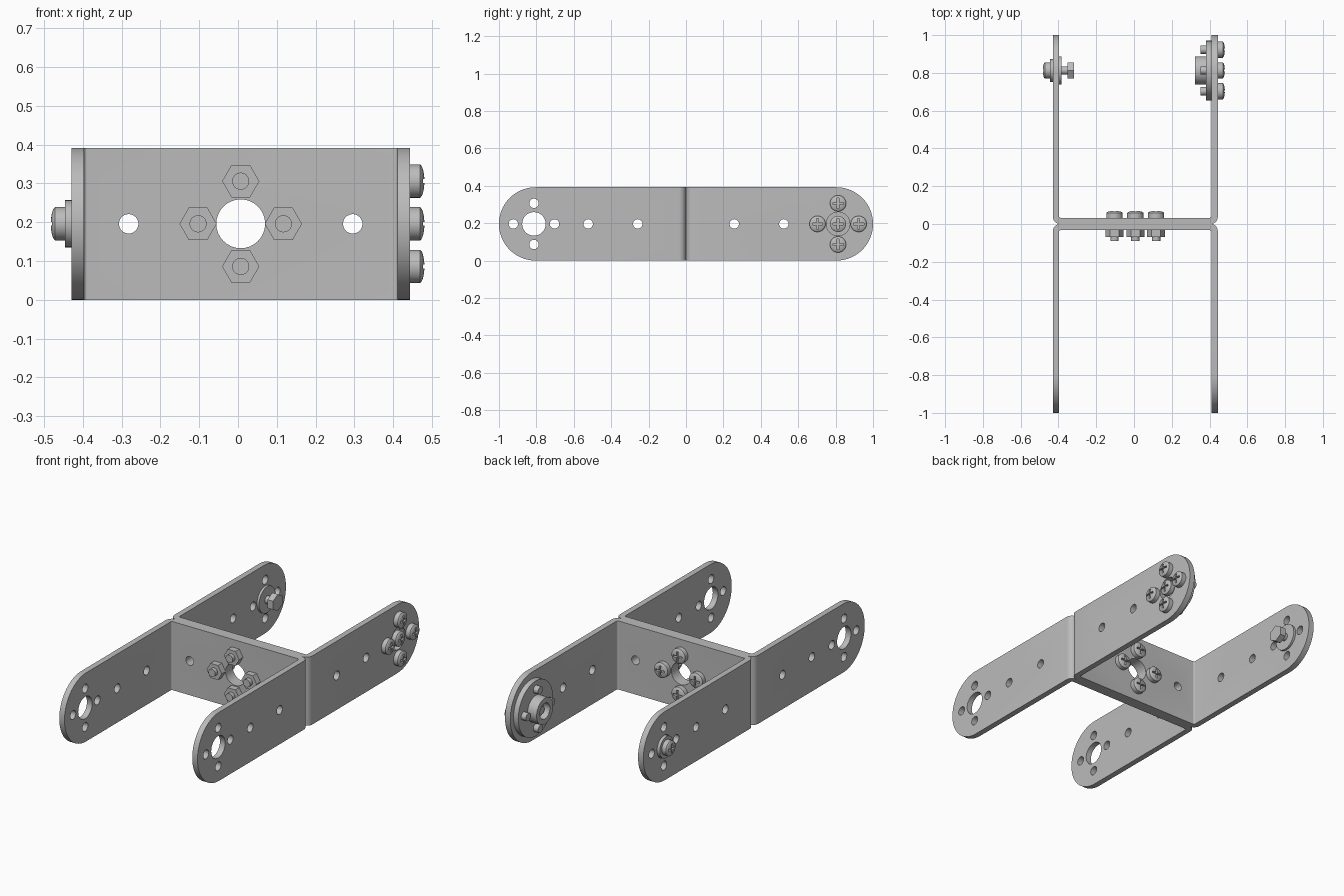
import bpy, bmesh, math
from mathutils import Vector, Matrix

if "Cube" in bpy.data.objects:
    bpy.data.objects.remove(bpy.data.objects["Cube"])

CX, CZ, T = 0.007, 0.196, 0.033      # bracket centre, sheet thickness
HALF, PIVOT, RING = 0.437, 0.813, 0.11
RIGHT, LEFT = CX + HALF, CX - HALF   # outer wall planes

steel = bpy.data.materials.new("grey_steel")
steel.use_nodes = True
steel.diffuse_color = (0.5, 0.5, 0.5, 1)
steel.node_tree.nodes["Principled BSDF"].inputs["Base Color"].default_value = (0.5, 0.5, 0.5, 1)


def finish(name, bm):
    bmesh.ops.recalc_face_normals(bm, faces=bm.faces)
    mesh = bpy.data.meshes.new(name)
    bm.to_mesh(mesh)
    bm.free()
    mesh.materials.append(steel)
    obj = bpy.data.objects.new(name, mesh)
    bpy.context.collection.objects.link(obj)
    return obj


def activate(obj):
    bpy.ops.object.select_all(action="DESELECT")
    obj.select_set(True)
    bpy.context.view_layer.objects.active = obj


def smooth(obj):
    activate(obj)
    bpy.ops.object.shade_smooth_by_angle(angle=math.radians(30))


def boolean(obj, cutter, operation):
    activate(obj)
    mod = obj.modifiers.new("cut", "BOOLEAN")
    mod.operation, mod.object, mod.solver = operation, cutter, "EXACT"
    bpy.ops.object.modifier_apply(modifier=mod.name)
    bpy.data.objects.remove(cutter)


def place(obj, loc, direction, roll=0):
    rot = Vector(direction).to_track_quat("Z", "Y").to_matrix().to_4x4()
    obj.matrix_world = Matrix.Translation(loc) @ rot @ Matrix.Rotation(roll, 4, "Z")


def prism(bm, points, vec):
    face = bm.faces.new([bm.verts.new(p) for p in points])
    new = bmesh.ops.extrude_face_region(bm, geom=[face], use_keep_orig=True)["geom"]
    bmesh.ops.translate(bm, vec=vec, verts=[v for v in new if isinstance(v, bmesh.types.BMVert)])


def lathe(name, profile, sides=32):
    """Solid of revolution about z from (radius, height) points."""
    bm = bmesh.new()
    verts = [bm.verts.new((r, 0, z)) for r, z in profile]
    edges = [bm.edges.new(p) for p in zip(verts, verts[1:])]
    bmesh.ops.spin(bm, geom=verts + edges, axis=(0, 0, 1), cent=(0, 0, 0),
                   angle=math.tau, steps=sides)
    bmesh.ops.remove_doubles(bm, verts=bm.verts, dist=1e-5)
    obj = finish(name, bm)
    smooth(obj)
    return obj


def arc(x, y, r, start, end, n=6):
    return [(x + r * math.cos(math.radians(start + (end - start) * i / n)),
             y + r * math.sin(math.radians(start + (end - start) * i / n))) for i in range(n + 1)]


def ring(centre):
    a, b = centre
    return [(a + RING, b), (a - RING, b), (a, b + RING), (a, b - RING)]


# Bent U-shaped brackets, back to back
def bracket(name, side):
    ro, ri = 0.038, 0.008
    hi = HALF - T
    right = [(hi, 1.1)] + arc(hi - ri, T + ri, ri, 0, -90)
    outer = [(HALF, 1.1)] + arc(HALF - ro, ro, ro, 0, -90)
    loop = outer + [(-x, y) for x, y in reversed(outer)]
    loop += [(-x, y) for x, y in right] + right[::-1]
    bm = bmesh.new()
    prism(bm, [(CX + x, side * y, 0) for x, y in loop], (0, 0, 2 * CZ))
    obj = finish(name, bm)

    # Rounded wall ends
    bm = bmesh.new()
    r = CZ
    end = arc(1 - r, CZ, r, -90, 90, 40)
    stadium = end + [(-y, z) for y, z in reversed(end)]
    prism(bm, [(-1, y, z) for y, z in stadium], (2, 0, 0))
    boolean(obj, finish("end_cutter", bm), "INTERSECT")

    # Drilled holes through both walls, then through the web
    def drill(holes, to3d, vec):
        bm = bmesh.new()
        for a, b, rad in holes:
            prism(bm, [to3d(p) for p in arc(a, b, rad, 0, 360, 32)[:-1]], vec)
        boolean(obj, finish("hole_cutter", bm), "DIFFERENCE")

    y0 = side * PIVOT
    walls = [(y0, CZ, 0.063)] + [(a, b, 0.025) for a, b in ring((y0, CZ))]
    walls += [(side * y, CZ, 0.025) for y in (0.258, 0.523)]
    drill(walls, lambda p: (-1, p[0], p[1]), (2, 0, 0))
    web = [(CX, CZ, 0.063)] + [(a, b, 0.022) for a, b in ring((CX, CZ))]
    web += [(CX + x, CZ, 0.025) for x in (-0.289, 0.289)]
    drill(web, lambda p: (p[0], -0.1, p[1]), (0, 0.2, 0))
    smooth(obj)


bracket("rear_bracket", 1)
bracket("front_bracket", -1)


# Pan-head screw with a cross recess, head pointing along its direction
def screw(name, loc, direction, length):
    dome = [(0.043 * c, 0.024 + 0.013 * s) for c, s in arc(0, 0, 1, 25, 90)]
    dome[-1] = (0, 0.037)
    obj = lathe(name, [(0, -length), (0.022, -length), (0.022, 0), (0.043, 0),
                       (0.043, 0.026)] + dome)
    bm = bmesh.new()
    a, b = 0.028, 0.005
    cross = [(a, -b), (a, b), (b, b), (b, a)]
    cross += [(-x, y) for x, y in reversed(cross)][:3] + [(-a, -b)]
    cross += [(-b, -b), (-b, -a), (b, -a), (b, -b)]
    prism(bm, [(x, y, 0.02) for x, y in cross], (0, 0, 0.04))
    boolean(obj, finish("recess_cutter", bm), "DIFFERENCE")
    smooth(obj)
    place(obj, loc, direction)


def nut(name, loc, direction, roll=0):
    obj = lathe(name, [(0, 0), (0.048, 0), (0.048, 0.035), (0, 0.035)], 6)
    place(obj, loc, direction, roll)


# Screws and nuts joining the two webs
for i, (x, z) in enumerate(ring((CX, CZ))):
    screw(f"web_screw_{i + 1}", (x, T, z), (0, 1, 0), T + 0.09)
    nut(f"web_nut_{i + 1}", (x, -T, z), (0, -1, 0))

# Round drive horn inside the left wall, with hollow hub
inner = RIGHT - T
horn = lathe("drive_horn", [(0, 0), (0.158, 0), (0.158, 0.03), (0.075, 0.03), (0.075, 0.088),
                            (0.045, 0.088), (0.045, 0.05), (0, 0.05)])
place(horn, (inner, PIVOT, CZ), (-1, 0, 0))
for i, (y, z) in enumerate(ring((PIVOT, CZ))):
    screw(f"horn_screw_{i + 1}", (RIGHT, y, z), (1, 0, 0), 0.093)
screw("horn_centre_screw", (inner + 0.02, PIVOT, CZ), (1, 0, 0), 0.09)

# Flanged bushing, screw and nut on the right wall
bushing = lathe("pivot_bushing", [(0, -T - 0.013), (0.075, -T - 0.013), (0.075, -T), (0.061, -T),
                                  (0.061, 0.016), (0, 0.016)])
place(bushing, (LEFT, PIVOT, CZ), (-1, 0, 0))
screw("pivot_screw", (LEFT - 0.016, PIVOT, CZ), (-1, 0, 0), 0.126)
nut("pivot_nut", (LEFT + 0.077, PIVOT, CZ), (1, 0, 0), math.pi / 2)
